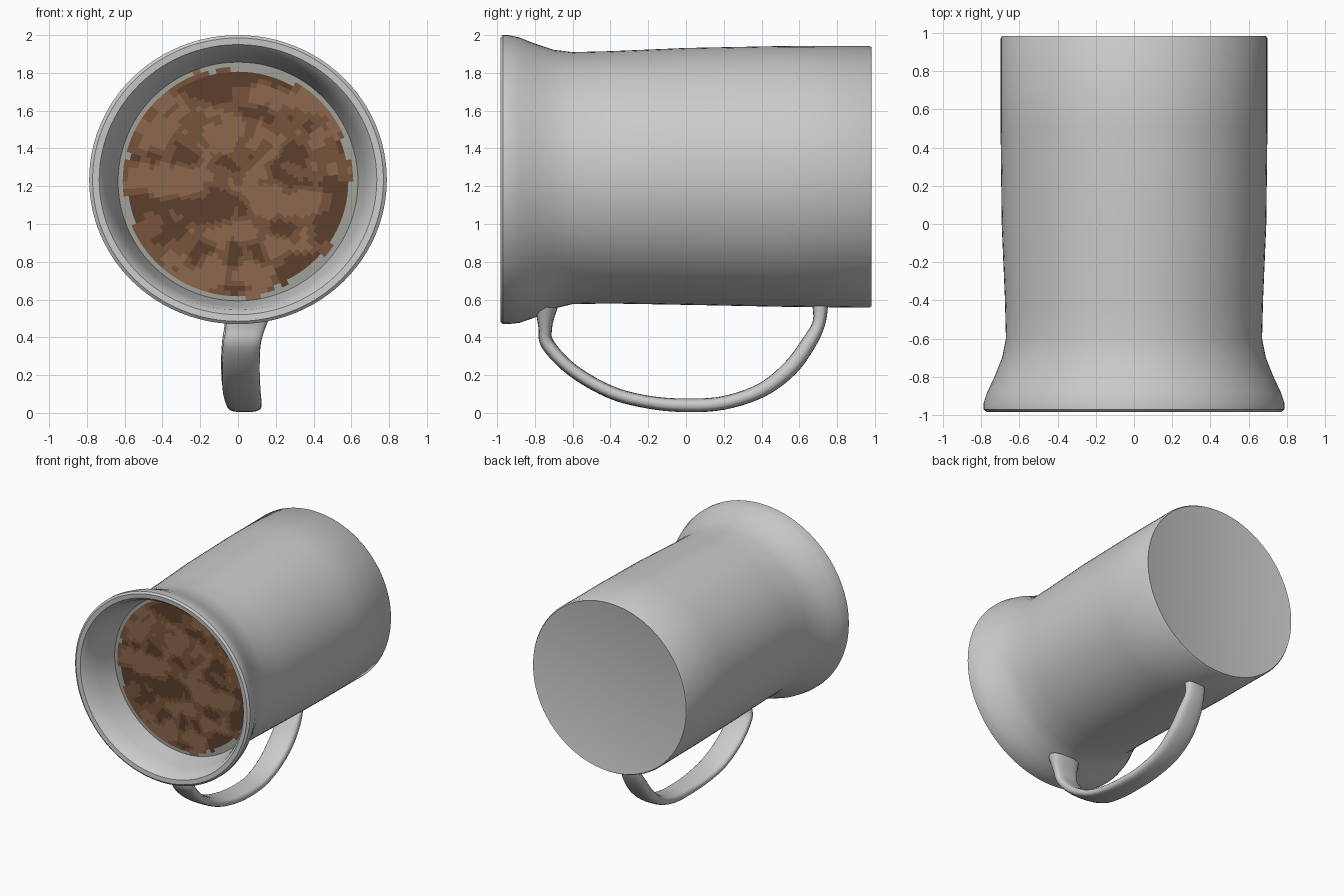
import bpy, bmesh, math
from mathutils import Vector, noise

if "Cube" in bpy.data.objects:
    bpy.data.objects.remove(bpy.data.objects["Cube"])

def finish(bm, name, mats=(), angle=40):
    bmesh.ops.recalc_face_normals(bm, faces=bm.faces)
    me = bpy.data.meshes.new(name)
    bm.to_mesh(me)
    bm.free()
    ob = bpy.data.objects.new(name, me)
    bpy.context.collection.objects.link(ob)
    for m in mats:
        me.materials.append(m)
    bpy.ops.object.select_all(action='DESELECT')
    ob.select_set(True)
    bpy.context.view_layer.objects.active = ob
    bpy.ops.object.shade_smooth_by_angle(angle=math.radians(angle))
    return ob

def bridge(bm, rings):
    n = len(rings[0])
    for a, b in zip(rings, rings[1:]):
        for i in range(n):
            bm.faces.new((a[i], a[(i + 1) % n], b[(i + 1) % n], b[i]))

def catmull(pts, steps):
    out = []
    for i in range(len(pts) - 1):
        p0, p1 = pts[max(i - 1, 0)], pts[i]
        p2, p3 = pts[i + 1], pts[min(i + 2, len(pts) - 1)]
        for s in range(steps):
            t = s / steps
            out.append([0.5 * (2 * b + (c - a) * t + (2 * a - 5 * b + 4 * c - d) * t * t
                               + (3 * b - a - 3 * c + d) * t ** 3)
                        for a, b, c, d in zip(p0, p1, p2, p3)])
    out.append(list(pts[-1]))
    return out

# Mug body: elliptical rings along y (y, x radius, z radius, centre z)
outer = [(0.98, 0.68, 0.675, 1.25), (0.983, 0.69, 0.685, 1.25), (0.97, 0.698, 0.693, 1.25),
         (0.5, 0.698, 0.69, 1.252), (0, 0.692, 0.68, 1.252), (-0.4, 0.675, 0.668, 1.247),
         (-0.6, 0.67, 0.667, 1.243), (-0.7, 0.69, 0.685, 1.237), (-0.8, 0.73, 0.725, 1.23),
         (-0.88, 0.768, 0.755, 1.232), (-0.94, 0.788, 0.765, 1.235), (-0.97, 0.788, 0.765, 1.235),
         (-0.983, 0.77, 0.75, 1.235), (-0.98, 0.735, 0.715, 1.235), (-0.95, 0.71, 0.69, 1.235),
         (-0.85, 0.675, 0.665, 1.23), (-0.75, 0.65, 0.645, 1.228), (-0.68, 0.635, 0.632, 1.225)]
N = 96
bm = bmesh.new()
rings = []
for y, rx, rz, cz in outer:
    rings.append([bm.verts.new((rx * math.cos(2 * math.pi * i / N), y,
                                cz + rz * math.sin(2 * math.pi * i / N))) for i in range(N)])
bridge(bm, rings)
bm.faces.new(rings[0])
finish(bm, "mug_body")

# Drink surface: disc with mottled browns and a ragged grey edge
def colour(name, rgb):
    m = bpy.data.materials.new(name)
    m.diffuse_color = (*rgb, 1)
    m.use_nodes = True
    m.node_tree.nodes["Principled BSDF"].inputs["Base Color"].default_value = m.diffuse_color
    return m

mats = [colour("foam_edge", (0.36, 0.36, 0.33)), colour("brown_dark", (0.11, 0.05, 0.025)),
        colour("brown_mid", (0.19, 0.09, 0.045)), colour("brown_light", (0.27, 0.14, 0.075))]
bm = bmesh.new()
R, M = 24, 96
rings = [[bm.verts.new((0.637 * r / R * math.cos(2 * math.pi * i / M), -0.68,
                        1.225 + 0.634 * r / R * math.sin(2 * math.pi * i / M)))
          for i in range(M)] for r in range(1, R + 1)]
bridge(bm, rings)
bm.faces.new(rings[0])
for f in bm.faces:
    c = f.calc_center_median()
    n = noise.noise(Vector((c.x * 5, 3.7, c.z * 7))) + 0.5 * noise.noise(Vector((c.x * 13, 8.1, c.z * 13)))
    rad = math.hypot(c.x, c.z - 1.225)
    f.material_index = 0 if rad > 0.605 + 0.04 * n else 1 if n < -0.22 else 2 if n < 0.1 else 3
finish(bm, "drink_surface", mats)

# Handle: flat strap swept under the body (y, z, half width, half thickness, centre x)
path = [(-0.74, 0.56, 0.13, 0.06, 0.06), (-0.745, 0.45, 0.105, 0.036, 0.04),
        (-0.73, 0.36, 0.1, 0.036, 0.02), (-0.6, 0.225, 0.1, 0.034, 0.015),
        (-0.4, 0.11, 0.1, 0.034, 0.02), (-0.2, 0.057, 0.095, 0.034, 0.03),
        (0, 0.04, 0.09, 0.036, 0.035), (0.2, 0.053, 0.09, 0.036, 0.03),
        (0.4, 0.12, 0.095, 0.038, 0.015), (0.55, 0.235, 0.1, 0.042, 0.01),
        (0.65, 0.37, 0.095, 0.04, 0.01), (0.705, 0.48, 0.08, 0.034, 0.01),
        (0.71, 0.6, 0.085, 0.045, 0.01)]
pts = catmull(path, 5)
bm = bmesh.new()
rings = []
K = 20
for i, (y, z, w, t, x) in enumerate(pts):
    a, b = pts[max(i - 1, 0)], pts[min(i + 1, len(pts) - 1)]
    tan = Vector((0, b[0] - a[0], b[1] - a[1])).normalized()
    nor = Vector((0, -tan.z, tan.y))
    ring = []
    for k in range(K):
        c, s = math.cos(2 * math.pi * k / K), math.sin(2 * math.pi * k / K)
        u = math.copysign(abs(c) ** 0.7, c) * w
        v = math.copysign(abs(s) ** 0.7, s) * t
        ring.append(bm.verts.new(Vector((x + u, y, z)) + nor * v))
    rings.append(ring)
bridge(bm, rings)
bm.faces.new(rings[0])
bm.faces.new(rings[-1])
finish(bm, "handle", angle=60)
